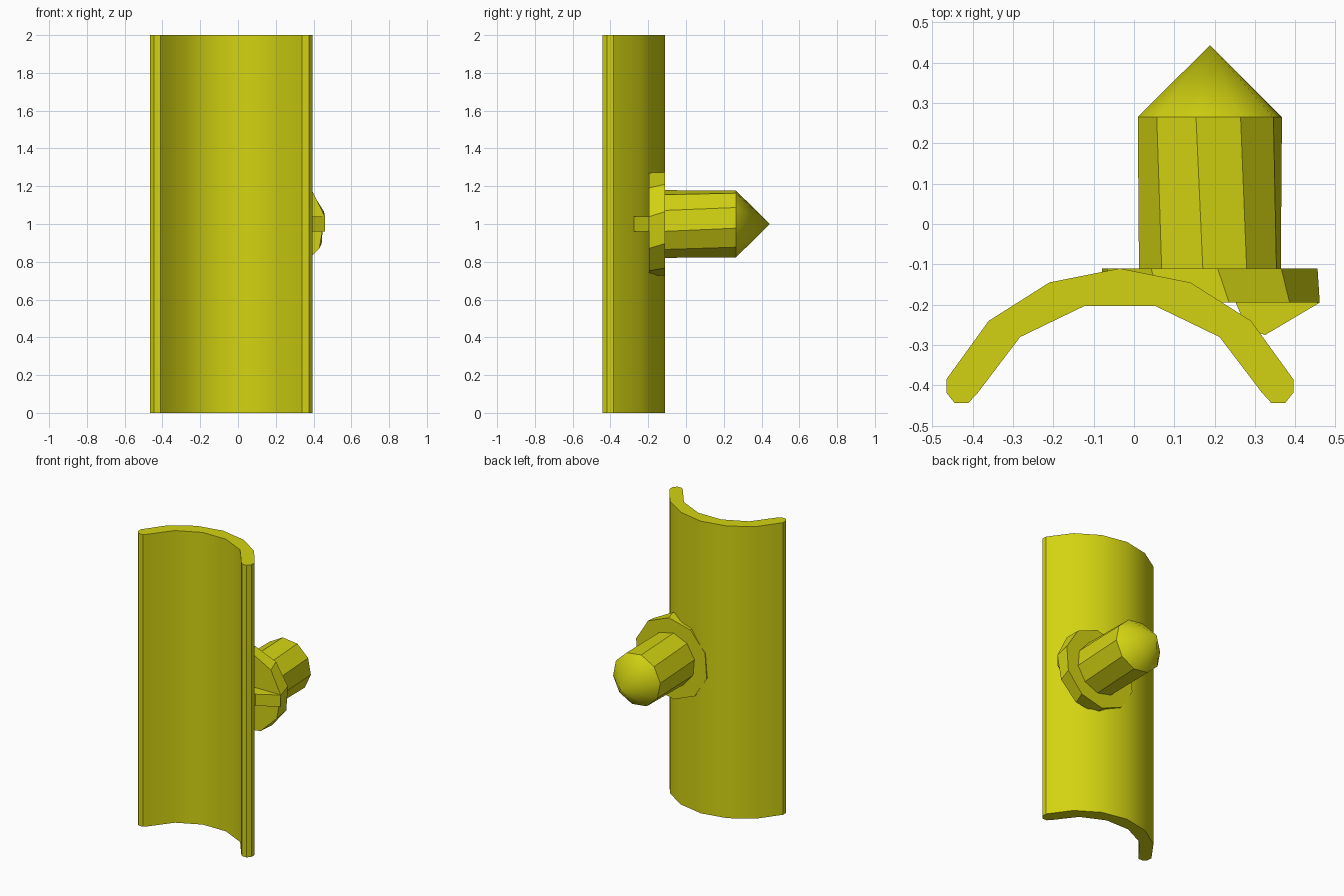
import bpy, math

if "Cube" in bpy.data.objects:
    bpy.data.objects.remove(bpy.data.objects["Cube"], do_unlink=True)

YELLOW = (0.65, 0.65, 0.006, 1)
mat = bpy.data.materials.new("yellow plastic")
mat.use_nodes = True
mat.diffuse_color = YELLOW
mat.node_tree.nodes["Principled BSDF"].inputs["Base Color"].default_value = YELLOW


def make(name, verts, faces):
    """Mesh object with flat faces and softened shallow bends."""
    mesh = bpy.data.meshes.new(name)
    mesh.from_pydata(verts, [], faces)
    mesh.materials.append(mat)
    obj = bpy.data.objects.new(name, mesh)
    bpy.context.collection.objects.link(obj)
    bpy.ops.object.select_all(action="DESELECT")
    obj.select_set(True)
    bpy.context.view_layer.objects.active = obj
    bpy.ops.object.mode_set(mode="EDIT")
    bpy.ops.mesh.select_all(action="SELECT")
    bpy.ops.mesh.normals_make_consistent(inside=False)
    bpy.ops.object.mode_set(mode="OBJECT")
    bpy.ops.object.shade_smooth_by_angle(angle=math.radians(30))
    return obj


def bridge(n, a, b):
    return [(a + i, a + (i + 1) % n, b + (i + 1) % n, b + i) for i in range(n)]


def prism(name, outline, z0, z1):
    n = len(outline)
    verts = [(x, y, z) for z in (z0, z1) for x, y in outline]
    return make(name, verts, bridge(n, 0, n) + [tuple(range(n)), tuple(range(n, 2 * n))])


def ring(radius, y, turn, sides=10):
    angles = [math.radians(turn) + math.tau * i / sides for i in range(sides)]
    return [(PEG_X + radius * math.cos(a), y, 1 + radius * math.sin(a)) for a in angles]


# Curved shell: mirrored arch profile with rounded lips
MID = -0.035
outer = [(0, -0.11), (0.175, -0.145), (0.325, -0.24), (0.43, -0.385)]
lip = [(0.43, -0.418), (0.41, -0.443), (0.375, -0.443), (0.352, -0.418)]
inner = [(0.247, -0.28), (0.0875, -0.203)]
half = outer + lip + inner
arch = [(MID + x, y) for x, y in half]
arch += [(MID - x, y) for x, y in reversed(half[1:])]
prism("curved_shell", arch, 0, 2)

# Round flange behind the shell
PEG_X = 0.188
n = 10
make("flange", ring(0.275, -0.195, 8) + ring(0.275, -0.11, 14),
     bridge(n, 0, n) + [tuple(range(n)), tuple(range(n, 2 * n))])

# Faceted peg with a pointed end
make("pointed_peg",
     ring(0.18, -0.15, -13) + ring(0.18, 0.265, -7) + [(PEG_X, 0.443, 1)],
     bridge(n, 0, n) + [tuple(range(n))]
     + [(n + i, n + (i + 1) % n, 2 * n) for i in range(n)])

# Small gusset between flange and shell
prism("gusset", [(0.46, -0.195), (0.325, -0.275), (0.28, -0.26), (0.25, -0.19)], 0.96, 1.04)
